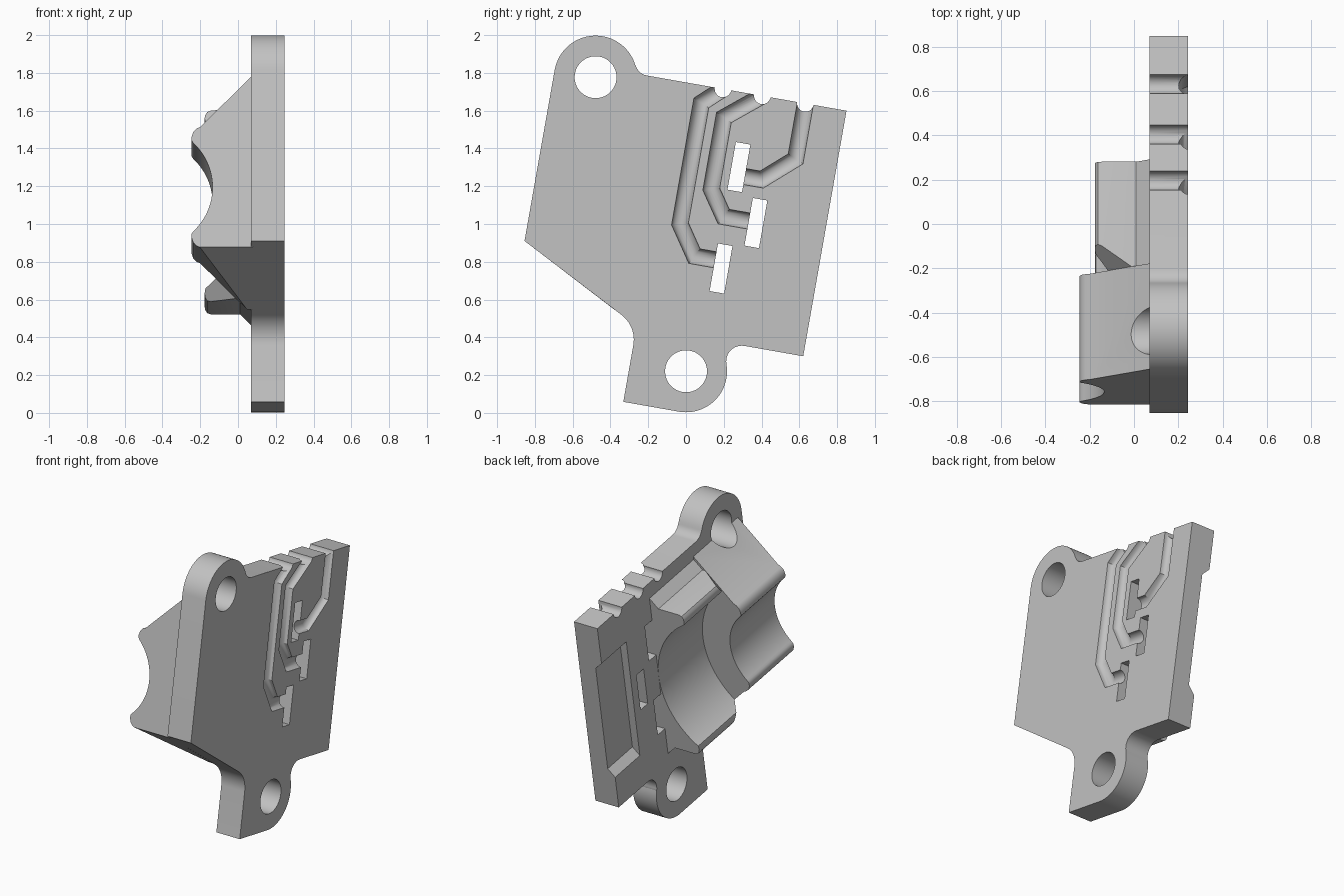
import bpy, bmesh
from math import sin, cos, radians, pi
from mathutils import Vector, Matrix

cube = bpy.data.objects.get("Cube")
if cube:
    bpy.data.objects.remove(cube)

grey = bpy.data.materials.new("light_grey")
grey.use_nodes = True
colour = (0.54, 0.54, 0.54, 1)
grey.diffuse_color = colour
grey.node_tree.nodes["Principled BSDF"].inputs["Base Color"].default_value = colour

BACK, FACE = 0.07, 0.245        # plate thickness range in x
MID = 1.045                     # height of the cradle axis, before tilting


def arc(cx, cy, r, a, b, n=16):
    steps = [radians(a + (b - a) * i / n) for i in range(n + 1)]
    return [(cx + r * cos(t), cy + r * sin(t)) for t in steps]


def prism(pts, a, b, along_x=True):
    """Extrude a (y, z) outline along x, or an (x, z) outline along y."""
    bm = bmesh.new()
    place = (lambda p, d: (d, p[0], p[1])) if along_x else (lambda p, d: (p[0], d, p[1]))
    rings = [[bm.verts.new(place(p, d)) for p in pts] for d in (a, b)]
    bm.faces.new(rings[0])
    bm.faces.new(rings[1])
    for i in range(len(pts)):
        j = (i + 1) % len(pts)
        bm.faces.new((rings[0][i], rings[0][j], rings[1][j], rings[1][i]))
    bmesh.ops.recalc_face_normals(bm, faces=bm.faces)
    return bm


def sweep(path, r, n=20):
    """Mitred round channel along a flat path on the plate face."""
    bm = bmesh.new()
    pts = [Vector(p) for p in path]
    rings = []
    for i, p in enumerate(pts):
        d0 = (p - pts[i - 1]).normalized() if i else (pts[1] - p).normalized()
        d1 = (pts[i + 1] - p).normalized() if i + 1 < len(pts) else d0
        n0, n1 = Vector((-d0.y, d0.x)), Vector((-d1.y, d1.x))
        m = (n0 + n1).normalized()
        m /= m.dot(n0)
        ring = []
        for k in range(n):
            t = 2 * pi * k / n
            q = p + m * r * cos(t)
            ring.append(bm.verts.new((FACE + r * sin(t), q.x, q.y)))
        rings.append(ring)
    bm.faces.new(rings[0])
    bm.faces.new(rings[-1])
    for s, t in zip(rings, rings[1:]):
        for k in range(n):
            j = (k + 1) % n
            bm.faces.new((s[k], s[j], t[j], t[k]))
    bmesh.ops.recalc_face_normals(bm, faces=bm.faces)
    return bm


def slice_off(bm, point, normal):
    """Remove what lies beyond a plane and cap the cut."""
    geom = bm.verts[:] + bm.edges[:] + bm.faces[:]
    cut = bmesh.ops.bisect_plane(bm, geom=geom, dist=1e-6, plane_co=point,
                                 plane_no=normal, clear_outer=True)
    edges = [e for e in cut["geom_cut"] if isinstance(e, bmesh.types.BMEdge)]
    if edges:
        bmesh.ops.holes_fill(bm, edges=edges, sides=0)


def mirror_half(bm):
    """Complete a half cradle about the axis height."""
    mid = [f for f in bm.faces if all(abs(v.co.z) < 1e-5 for v in f.verts)]
    bmesh.ops.delete(bm, geom=mid, context="FACES")
    copy = bmesh.ops.duplicate(bm, geom=bm.verts[:] + bm.edges[:] + bm.faces[:])
    for v in copy["geom"]:
        if isinstance(v, bmesh.types.BMVert):
            v.co.z *= -1
    bmesh.ops.remove_doubles(bm, verts=bm.verts, dist=1e-5)
    bmesh.ops.translate(bm, verts=bm.verts, vec=(0, 0, MID))
    bmesh.ops.recalc_face_normals(bm, faces=bm.faces)


def make(name, bm):
    me = bpy.data.meshes.new(name)
    bm.to_mesh(me)
    bm.free()
    me.materials.append(grey)
    ob = bpy.data.objects.new(name, me)
    bpy.context.collection.objects.link(ob)
    return ob


def carve(ob, cutters):
    bpy.context.view_layer.objects.active = ob
    for bm in cutters:
        tool = make("cutter", bm)
        tool.hide_render = True
        mod = ob.modifiers.new("cut", "BOOLEAN")
        mod.operation, mod.solver, mod.object = "DIFFERENCE", "EXACT", tool
        bpy.ops.object.modifier_apply(modifier=mod.name)
        bpy.data.objects.remove(tool)


def rod(y, z, r):
    return prism(arc(y, z, r, 0, 352.5, 47), -0.5, 0.5)


TOP_EAR, LOW_EAR = (-0.78, 1.667), (-0.038, 0.217)

# Plate outline with two mounting ears
outline = [(-0.337, 0)]
outline += arc(*LOW_EAR, 0.217, 270, 380, 24)
outline += arc(0.244, 0.32, 0.083, 200, 90, 12)
outline += [(0.559, 0.403), (0.559, 1.723)]
outline += arc(-0.514, 1.798, 0.075, 270, 206, 10)
outline += arc(*TOP_EAR, 0.22, 26, 180, 32)
outline += [(-1.0, 0.748)]
outline += arc(-0.502, 0.305, 0.165, 62.6, 0, 12)
plate = make("plate", prism(outline, BACK, FACE))

# Wire channels, top notches, contact slots, ear holes and back recess
channels = [
    [(-0.105, 1.723), (-0.205, 1.63), (-0.205, 0.98), (-0.1, 0.825), (0.04, 0.825)],
    [(0.107, 1.723), (-0.074, 1.575), (-0.074, 1.19), (0.016, 1.058), (0.18, 1.058)],
    [(0.338, 1.723), (0.338, 1.425), (0.18, 1.286), (0.05, 1.286)],
]
cutters = [rod(*TOP_EAR, 0.111), rod(*LOW_EAR, 0.111)]
for path in channels:
    cutters.append(sweep(path, 0.043))
    cutters.append(prism(arc(path[0][0], path[0][1], 0.044, 5, 350, 23), -0.5, 0.5))
for y, z in ((0.05, 1.33), (0.19, 1.054), (0.05, 0.785)):
    w, h = 0.039, 0.128
    cutters.append(prism([(y - w, z - h), (y + w, z - h), (y + w, z + h), (y - w, z + h)],
                         -0.5, 0.5))
cutters.append(prism([(0.06, MID - 0.43), (0.12, MID - 0.37), (0.12, MID + 0.37),
                      (0.06, MID + 0.43)], 0.29, 0.7, False))
carve(plate, cutters)

# Narrow cradle: sloped flanks, rounded lips and a hollow
STEP, AXIS = -0.47, -0.462
half = [(0.08, 0), (0.08, 0.594), (BACK, 0.594), (-0.2, 0.324), (-0.22, 0.315),
        (-0.237, 0.297), (-0.246, 0.27), (-0.245, 0.25)]
half += arc(AXIS, 0, 0.327, 46.5, 0, 20)
bm = prism(half, -0.955, STEP, False)
mirror_half(bm)
slice_off(bm, (0, -1.0, 0.748), (0, -0.46, -0.887))
narrow = make("narrow_cradle", bm)
carve(narrow, [rod(*TOP_EAR, 0.111)])

# Wide cradle: its lips start with a slanted face beside the narrow one
half = [(0.08, 0), (0.08, 0.573), (BACK, 0.573), (0.01, 0.513), (-0.145, 0.513),
        (-0.163, 0.507), (-0.174, 0.49), (-0.177, 0.47)]
half += arc(AXIS, 0, 0.532, 57, 0, 28)
bm = prism(half, STEP, 0.011, False)
lean = 0.7071
slice_off(bm, (BACK, STEP, 0.594), Vector((-lean, -1, lean)).normalized())
mirror_half(bm)
wide = make("wide_cradle", bm)

# Tilt everything and shade
tilt = Matrix.Rotation(radians(-10), 4, "X")
for ob in (plate, narrow, wide):
    ob.data.transform(tilt)
    bpy.ops.object.select_all(action="DESELECT")
    ob.select_set(True)
    bpy.context.view_layer.objects.active = ob
    bpy.ops.object.shade_smooth_by_angle(angle=radians(30))
